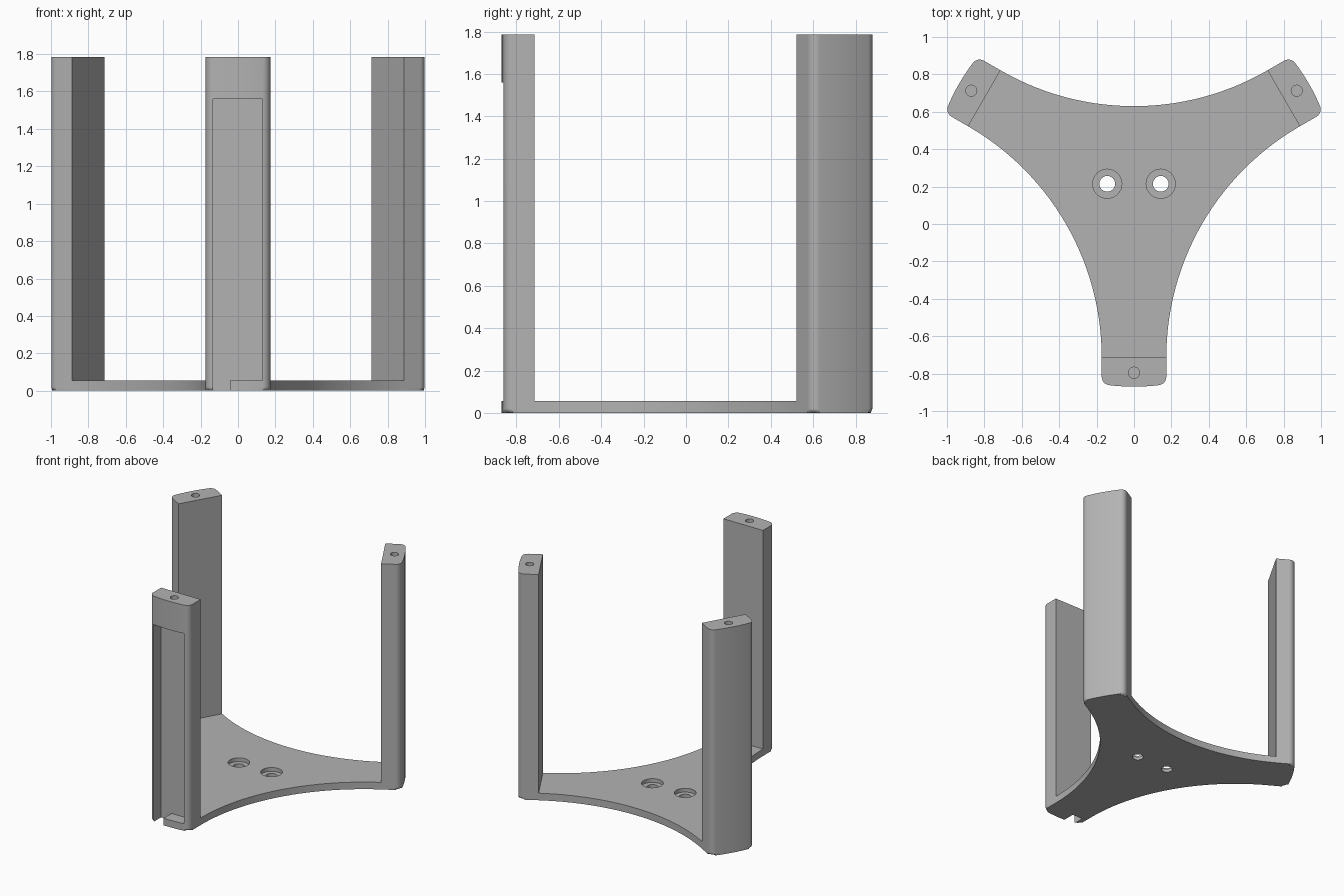
import bpy, bmesh
from math import sin, cos, atan2, pi, radians, sqrt
from mathutils import Matrix, Vector

if "Cube" in bpy.data.objects:
    bpy.data.objects.remove(bpy.data.objects["Cube"], do_unlink=True)

HEIGHT, FLOOR = 1.785, 0.056
HUB = Vector((0, 0.21, 0))      # centre of the three-way symmetry
OUTER, CORNER = 1.08, 0.045     # outer post radius, post corner radius
SCOOP, DIST = 1.425, 1.845      # concave edge radius and its centre distance
HALF = DIST * sin(pi / 3) - SCOOP

grey = bpy.data.materials.new("light grey")
grey.use_nodes = True
colour = (0.45, 0.45, 0.45, 1)
grey.diffuse_color = colour
grey.node_tree.nodes["Principled BSDF"].inputs["Base Color"].default_value = colour


def prism(name, points, z0, z1, fillet=0):
    """Extrude a counter-clockwise outline, optionally rounding its lower rim."""
    bm = bmesh.new()
    low = [bm.verts.new((x, y, z0)) for x, y in points]
    high = [bm.verts.new((x, y, z1)) for x, y in points]
    floor = bm.faces.new(low[::-1])
    bm.faces.new(high)
    for i in range(len(points)):
        j = (i + 1) % len(points)
        bm.faces.new((low[i], low[j], high[j], high[i]))
    if fillet:
        bmesh.ops.bevel(bm, geom=list(floor.edges), offset=fillet, segments=4,
                        profile=0.5, affect='EDGES', clamp_overlap=False)
    bmesh.ops.recalc_face_normals(bm, faces=bm.faces)
    mesh = bpy.data.meshes.new(name)
    bm.to_mesh(mesh)
    bm.free()
    obj = bpy.data.objects.new(name, mesh)
    bpy.context.collection.objects.link(obj)
    mesh.materials.append(grey)
    return obj


def arc(cx, cy, r, a, b, n):
    return [(cx + r * cos(a + (b - a) * i / n), cy + r * sin(a + (b - a) * i / n))
            for i in range(n + 1)]


def circle(x, y, r, n=32):
    return arc(x, y, r, 0, 2 * pi, n)[:-1]


def carve(body, cutter):
    cutter.hide_render = True
    mod = body.modifiers.new("cut", 'BOOLEAN')
    mod.operation, mod.solver, mod.object = 'DIFFERENCE', 'EXACT', cutter
    bpy.context.view_layer.objects.active = body
    bpy.ops.object.modifier_apply(modifier=mod.name)
    bpy.data.objects.remove(cutter, do_unlink=True)


# Outline of one arm end (sideways, outward), then the scoop to the next arm
cx = HALF - CORNER
cy = sqrt((OUTER - CORNER) ** 2 - cx ** 2)
lean = atan2(cy, cx)
corner = arc(cx, cy, CORNER, 0, lean, 6)
cap = arc(0, 0, OUTER, pi - lean, lean, 6)[1:-1]
arm = [(-HALF, DIST / 2)] + [(-u, r) for u, r in corner] + cap + corner[::-1]
arm += arc(DIST * sin(pi / 3), DIST / 2, SCOOP, pi, pi * 4 / 3, 28)[:-1]

outline = []
for k in range(3):
    turn = Matrix.Rotation(k * 2 * pi / 3, 3, 'Z')
    outline += [(turn @ Vector((u, -r, 0)) + HUB).xy for u, r in arm]

# Base and three posts in one body, hollowed by a triangular cutter
body = prism("tripod_holder", outline, 0, HEIGHT, fillet=0.02)
inner = 2 * 0.924
triangle = [(inner * cos(a), HUB.y + inner * sin(a))
            for a in (pi / 2 + k * 2 * pi / 3 for k in range(3))]
carve(body, prism("hollow_cutter", triangle, FLOOR, HEIGHT + 0.2))

# Front post recess with an open notch at the bottom left
recess = [(-0.135, -0.1), (-0.042, -0.1), (-0.042, FLOOR),
          (0.13, FLOOR), (0.13, 1.56), (-0.135, 1.56)]
pocket = prism("recess_cutter", recess, 0.77, 1.0)
pocket.data.transform(Matrix.Rotation(pi / 2, 4, 'X'))
carve(body, pocket)

# Counterbored screw holes in the base
for side in (-1, 1):
    x = side * 0.143
    carve(body, prism("bore_cutter", circle(x, 0.215, 0.078), 0.026, 0.2))
    carve(body, prism("hole_cutter", circle(x, 0.215, 0.042), -0.1, 0.2))

# Screw holes in the post tops
for k in range(3):
    p = Matrix.Rotation(k * 2 * pi / 3, 3, 'Z') @ Vector((0, -1.005, 0)) + HUB
    carve(body, prism("top_hole_cutter", circle(p.x, p.y, 0.03, 20),
                      HEIGHT - 0.16, HEIGHT + 0.1))

# Smooth fillets, crisp edges
bpy.ops.object.select_all(action='DESELECT')
body.select_set(True)
bpy.context.view_layer.objects.active = body
bpy.ops.object.shade_smooth_by_angle(angle=radians(30))
normals = body.modifiers.new("normals", 'WEIGHTED_NORMAL')
normals.keep_sharp = True
